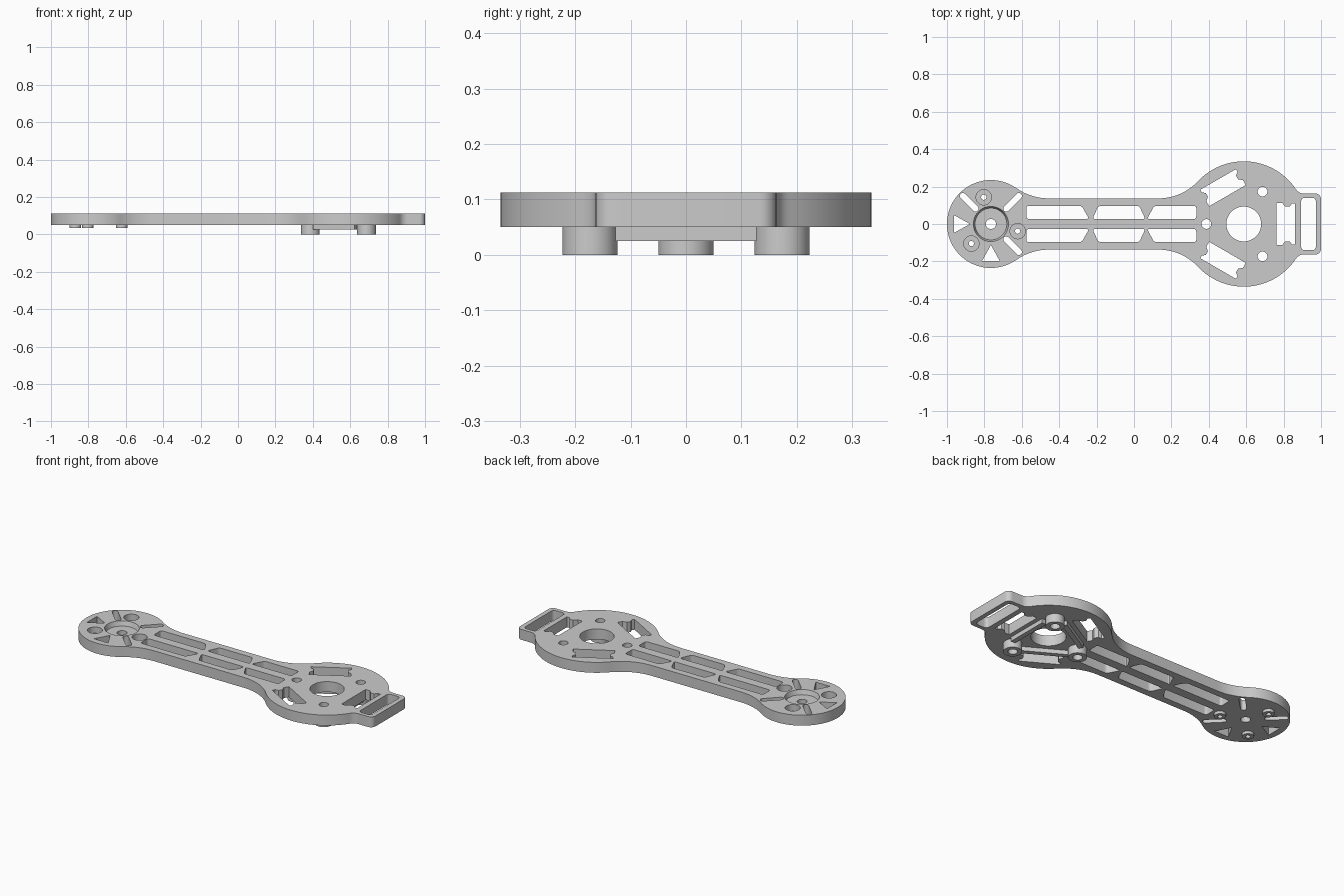
import bpy, bmesh
from math import sin, cos, radians, degrees, atan2, sqrt, hypot
from mathutils import Vector

if "Cube" in bpy.data.objects:
    bpy.data.objects.remove(bpy.data.objects["Cube"])

BX, BR = 0.587, 0.335      # large disc centre x, radius
SX, SR = -0.765, 0.235     # small disc centre x, radius
Z0, Z1 = 0.05, 0.112       # plate bottom and top
ARM, TAB = 0.137, 0.163    # half widths


def arc(cx, cy, r, a0, a1, n):
    return [(cx + r * cos(radians(a0 + (a1 - a0) * i / n)),
             cy + r * sin(radians(a0 + (a1 - a0) * i / n))) for i in range(n + 1)]


def circle(cx, cy, r, n=32):
    return arc(cx, cy, r, 0, 360, n)[:-1]


def polar(cx, r, deg):
    return cx + r * cos(radians(deg)), r * sin(radians(deg))


def place(pts, cx, deg):
    c, s = cos(radians(deg)), sin(radians(deg))
    return [(cx + x * c - y * s, x * s + y * c) for x, y in pts]


def rounded(pts, r, n=4):
    out = []
    for i, p in enumerate(pts):
        p = Vector(p)
        a = p + (Vector(pts[i - 1]) - p).normalized() * r
        b = p + (Vector(pts[(i + 1) % len(pts)]) - p).normalized() * r
        for k in range(n + 1):
            t = k / n
            out.append(tuple(a * (1 - t) ** 2 + p * 2 * t * (1 - t) + b * t * t))
    return out


def prisms(name, shapes):
    """Each shape: (points, z bottom, z top, optional bottom outline)."""
    bm = bmesh.new()
    for pts, z0, z1, *low in shapes:
        lower = low[0] if low else pts
        lo = [bm.verts.new((x, y, z0)) for x, y in lower]
        hi = [bm.verts.new((x, y, z1)) for x, y in pts]
        bm.faces.new(lo)
        bm.faces.new(hi)
        for i in range(len(pts)):
            j = (i + 1) % len(pts)
            bm.faces.new((lo[i], lo[j], hi[j], hi[i]))
    bmesh.ops.recalc_face_normals(bm, faces=bm.faces)
    me = bpy.data.meshes.new(name)
    bm.to_mesh(me)
    bm.free()
    ob = bpy.data.objects.new(name, me)
    bpy.context.collection.objects.link(ob)
    return ob


def boolean(target, tool, op):
    tool.hide_render = True
    m = target.modifiers.new(op, 'BOOLEAN')
    m.object, m.operation, m.solver = tool, op, 'EXACT'
    bpy.context.view_layer.objects.active = target
    bpy.ops.object.modifier_apply(modifier=m.name)
    bpy.data.objects.remove(tool)


# Plate outline: upper half from tab to small disc, then mirrored
def fillet(cx, R, fx, rf):
    cy = ARM + rf
    return cy, degrees(atan2(cy, fx - cx))


def fillet_radius(dx, R):
    return (dx * dx + ARM * ARM - R * R) / (2 * (R - ARM))


f1x, f2x, rt = 0.13, -0.455, 0.05
rf1, rf2 = fillet_radius(f1x - BX, BR), fillet_radius(f2x - SX, SR)
cy1, ang1 = fillet(BX, BR, f1x, rf1)
cy2, ang2 = fillet(SX, SR, f2x, rf2)
tx = BX + sqrt((BR + rt) ** 2 - (TAB + rt) ** 2)
angt = degrees(atan2(TAB + rt, tx - BX))
half = arc(0.97, TAB - 0.03, 0.03, 0, 90, 6)
half += arc(tx, TAB + rt, rt, 270, 180 + angt, 6)
half += arc(BX, 0, BR, angt, ang1, 40)[1:]
half += arc(f1x, cy1, rf1, ang1 - 180, -90, 14)[1:]
half += arc(f2x, cy2, rf2, -90, ang2 - 180, 14)
half += arc(SX, 0, SR, ang2, 180, 40)[1:]
outline = half + [(x, -y) for x, y in half[-2::-1]]
arm = prisms("motor_arm_plate", [(outline, Z0, Z1)])

# Mounting bosses, ribs between them, and small standoffs underneath
boss_pos = [polar(BX, 0.2, a) for a in (60, 180, 300)]
stand_pos = [polar(SX, 0.148, a) for a in (105, 225, 345)]
rib = [(0.122, -0.127), (0.15, -0.127), (0.15, 0.127), (0.122, 0.127)]
boolean(arm, prisms("bosses", [(circle(x, y, 0.05), 0, 0.07) for x, y in boss_pos]), 'UNION')
for a in (0, 120, 240):
    boolean(arm, prisms("rib", [(place(rib, BX, a), 0.025, 0.07)]), 'UNION')
boolean(arm, prisms("standoffs", [(circle(x, y, 0.031), 0.033, 0.07) for x, y in stand_pos]), 'UNION')

# Through openings
cuts = [circle(BX, 0, 0.093, 48), circle(SX, 0, 0.027)]
cuts += [circle(x, y, 0.026) for x, y in boss_pos]
cuts += [circle(x, y, 0.014, 20) for x, y in stand_pos]
side = [(0.175, 0.113), (0.205, 0.113), (0.222, 0.093), (0.245, 0.093), (0.258, 0.11), (0.275, 0.11)]
window = side + [(x, -y) for x, y in side[::-1]]
cuts += [place(window, BX, a) for a in (0, 120, 240)]
cuts.append(rounded([(0.893, -0.14), (0.973, -0.14), (0.973, 0.14), (0.893, 0.14)], 0.022))

# Radial slots and triangles in the small disc
slot = arc(0.212, 0, 0.016, -90, 90, 8) + arc(0.116, 0, 0.016, 90, 270, 8)
cuts += [place(slot, SX, a) for a in (45, 135, 315)]
cuts += [place([(0.112, 0), (0.197, -0.047), (0.197, 0.047)], SX, a) for a in (180, 270)]

# Lightening slots along the arm: inner-left, inner-right, outer-right, outer-left
for il, ir, outr, outl in ((-0.575, -0.24, -0.28, -0.575),
                           (-0.222, 0.06, 0.028, -0.19),
                           (0.07, 0.333, 0.333, 0.108)):
    for s in (1, -1):
        cuts.append(rounded([(il, s * 0.027), (ir, s * 0.027), (outr, s * 0.097), (outl, s * 0.097)], 0.014))
boolean(arm, prisms("openings", [(c, -0.2, 0.3) for c in cuts]), 'DIFFERENCE')

# Recesses sunk into the top of the small disc
recess = [(circle(SX, 0, 0.095, 48), 0.085, 0.115, circle(SX, 0, 0.085, 48))]
recess += [(circle(x, y, 0.041), 0.075, 0.115) for x, y in stand_pos]
for r in recess:
    boolean(arm, prisms("recess", [r]), 'DIFFERENCE')

bpy.ops.object.select_all(action='DESELECT')
arm.select_set(True)
bpy.context.view_layer.objects.active = arm
bpy.ops.object.shade_smooth_by_angle(angle=radians(30))
